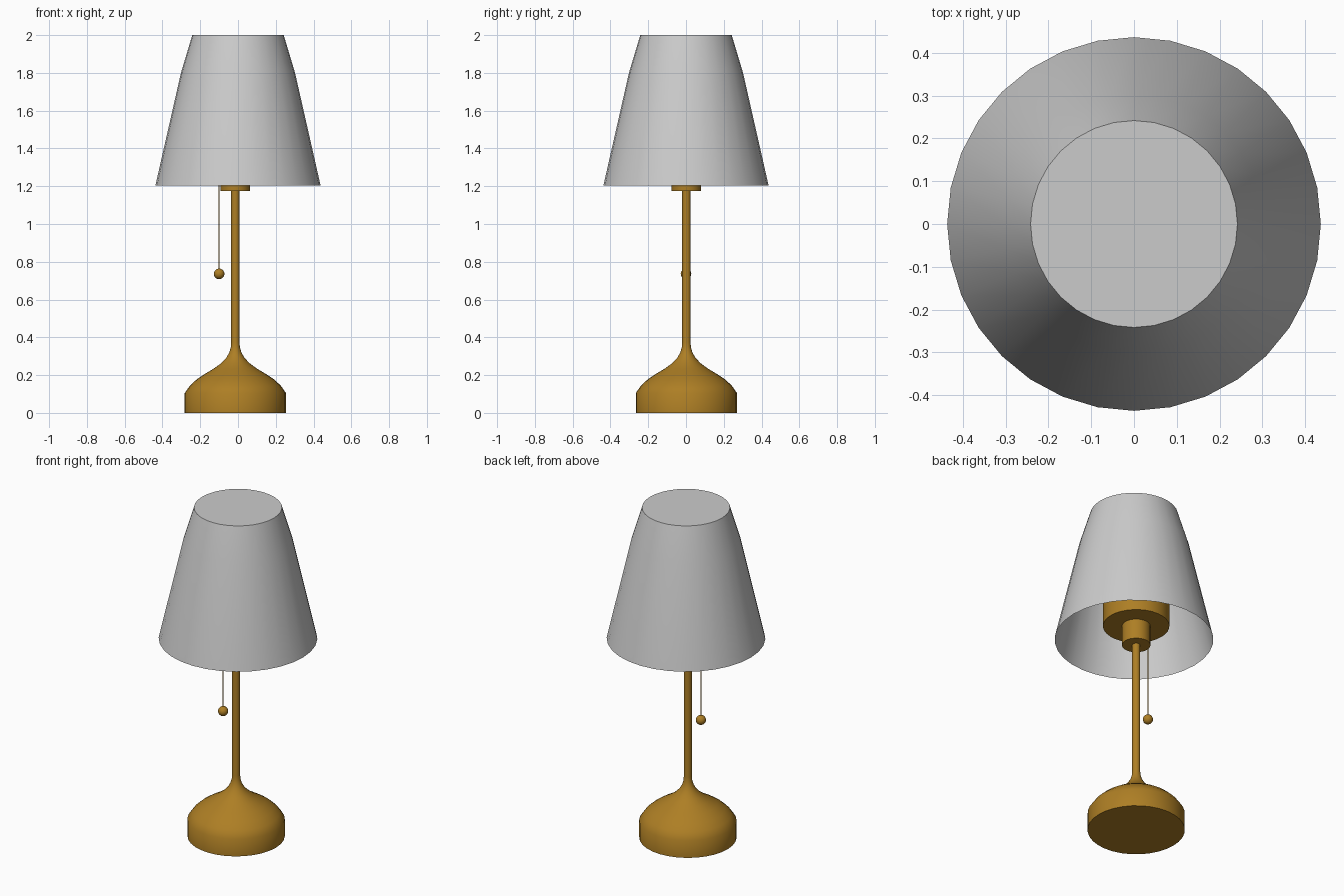
import bpy, bmesh, math

if "Cube" in bpy.data.objects:
    bpy.data.objects.remove(bpy.data.objects["Cube"])

AX, AY = -0.014, 0.002   # lamp stem axis
SEG = 32

brass = bpy.data.materials.new("brass")
brass.diffuse_color = (0.42, 0.21, 0.018, 1)
brass.use_nodes = True
brass.node_tree.nodes["Principled BSDF"].inputs["Base Color"].default_value = brass.diffuse_color


def finish(obj, mat=None, angle=35):
    if mat:
        obj.data.materials.append(mat)
    bpy.ops.object.select_all(action='DESELECT')
    obj.select_set(True)
    bpy.context.view_layer.objects.active = obj
    bpy.ops.object.shade_smooth_by_angle(angle=math.radians(angle))
    return obj


def lathe(name, profile, loc=(0, 0), seg=SEG, mat=None, cap_bottom=True, cap_top=True):
    """Spin (radius, z) points around the vertical axis, bottom to top."""
    bm = bmesh.new()
    rings = [[bm.verts.new((r * math.cos(2 * math.pi * i / seg),
                            r * math.sin(2 * math.pi * i / seg), z))
              for i in range(seg)] for r, z in profile]
    for a, b in zip(rings, rings[1:]):
        for i in range(seg):
            j = (i + 1) % seg
            bm.faces.new((a[i], a[j], b[j], b[i]))
    if cap_bottom:
        bm.faces.new(rings[0][::-1])
    if cap_top:
        bm.faces.new(rings[-1])
    mesh = bpy.data.meshes.new(name)
    bm.to_mesh(mesh)
    bm.free()
    obj = bpy.data.objects.new(name, mesh)
    obj.location = (loc[0], loc[1], 0)
    bpy.context.collection.objects.link(obj)
    return finish(obj, mat)


# Weighted foot flowing into the slim stem
lathe("base_and_stem",
      [(0.268, 0), (0.268, 0.105), (0.24, 0.145), (0.205, 0.177), (0.16, 0.207),
       (0.115, 0.234), (0.075, 0.263), (0.048, 0.292), (0.032, 0.32),
       (0.024, 0.348), (0.022, 0.375), (0.022, 1.18)],
      (AX, AY), mat=brass)

# Stepped lamp holder inside the shade
lathe("socket", [(0.078, 1.175), (0.078, 1.296), (0.183, 1.296), (0.183, 1.6)],
      (AX, AY), mat=brass)

# Shade: open below, closed on top
lathe("shade", [(0.437, 1.205), (0.302, 1.8), (0.242, 2.0)], cap_bottom=False)

# Pull cord and its ball
lathe("pull_cord", [(0.003, 0.75), (0.003, 1.3)], (-0.1, 0), seg=8, mat=brass)
bpy.ops.mesh.primitive_uv_sphere_add(segments=24, ring_count=12, radius=0.028,
                                     location=(-0.1, 0, 0.736))
ball = bpy.context.object
ball.name = "pull_ball"
finish(ball, brass)
